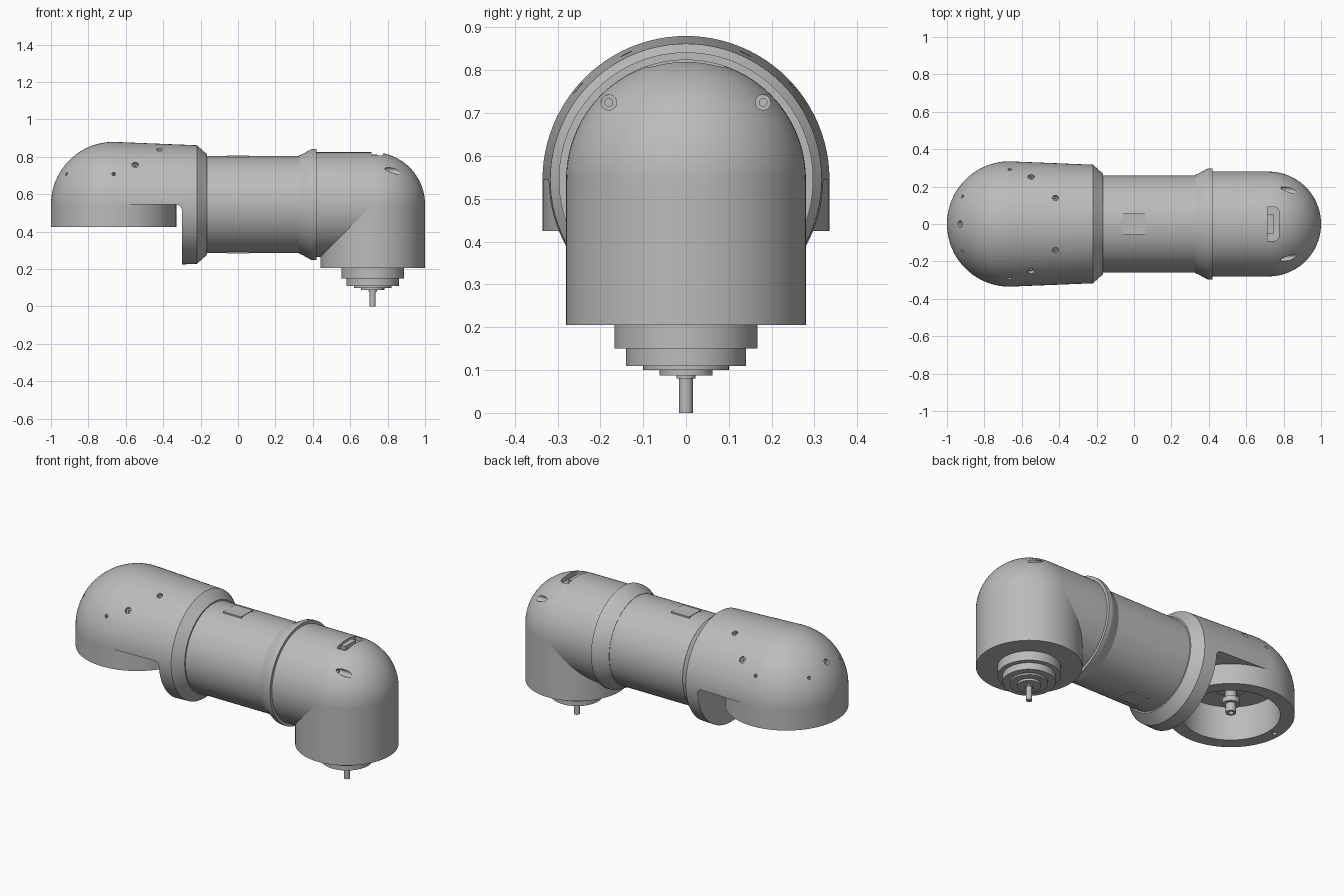
import bpy, bmesh
from math import pi, sin, cos
from mathutils import Vector, Matrix

cube = bpy.data.objects.get("Cube")
if cube:
    bpy.data.objects.remove(cube, do_unlink=True)

grey = bpy.data.materials.new("matte grey")
grey.use_nodes = True
grey.diffuse_color = (0.5, 0.5, 0.5, 1)
bsdf = next(n for n in grey.node_tree.nodes if n.type == 'BSDF_PRINCIPLED')
bsdf.inputs["Base Color"].default_value = grey.diffuse_color

AXIS_Z = 0.545      # height of the horizontal axis
BASE_X = -0.665     # centre of the large joint
TIP_X = 0.72        # centre of the small joint
BASE_R, TIP_R = 0.335, 0.28
UP, ALONG = Vector((0, 0, 1)), Vector((1, 0, 0))


def finish(name, bm):
    bmesh.ops.recalc_face_normals(bm, faces=bm.faces)
    mesh = bpy.data.meshes.new(name)
    bm.to_mesh(mesh)
    bm.free()
    mesh.materials.append(grey)
    obj = bpy.data.objects.new(name, mesh)
    bpy.context.collection.objects.link(obj)
    return obj


def add_lathe(bm, profile, origin, axis, steps, closed=False):
    """Spin (radius, height) points around an axis through origin."""
    verts = [bm.verts.new((r, 0, h)) for r, h in profile]
    edges = [bm.edges.new(pair) for pair in zip(verts, verts[1:])]
    if closed:
        edges.append(bm.edges.new((verts[-1], verts[0])))
    before = set(bm.verts) - set(verts)
    bmesh.ops.spin(bm, geom=verts + edges, cent=(0, 0, 0), axis=(0, 0, 1),
                   angle=2 * pi, steps=steps)
    new = [v for v in bm.verts if v not in before]
    bmesh.ops.remove_doubles(bm, verts=new, dist=1e-5)
    new = [v for v in bm.verts if v not in before]
    turn = Vector((0, 0, 1)).rotation_difference(axis).to_matrix().to_4x4()
    bmesh.ops.transform(bm, matrix=Matrix.Translation(origin) @ turn, verts=new)


def lathe(name, profile, origin, axis, steps=96, closed=False):
    bm = bmesh.new()
    add_lathe(bm, profile, origin, axis, steps, closed)
    return finish(name, bm)


def box(name, centre, size):
    bm = bmesh.new()
    bmesh.ops.create_cube(bm, size=1, matrix=Matrix.Translation(centre) @ Matrix.Diagonal((*size, 1)))
    return finish(name, bm)


def drills(name, holes):
    """Stepped screw holes: (point, direction, radius, depth)."""
    bm = bmesh.new()
    for point, axis, r, depth in holes:
        profile = [(0, -depth * 1.5), (r / 2, -depth * 1.5), (r / 2, -depth),
                   (r, -depth), (r, 0.05), (0, 0.05)]
        add_lathe(bm, profile, Vector(point), Vector(axis).normalized(), 24)
    return finish(name, bm)


def cut(obj, cutter):
    mod = obj.modifiers.new("cut", 'BOOLEAN')
    mod.operation, mod.solver, mod.object = 'DIFFERENCE', 'EXACT', cutter
    cutter.hide_render = True
    bpy.context.view_layer.objects.active = obj
    bpy.ops.object.modifier_apply(modifier=mod.name)
    bpy.data.objects.remove(cutter, do_unlink=True)


def dome(radius, centre, start, end, count=24):
    angles = [start + (end - start) * i / count for i in range(count + 1)]
    return [(max(0, radius * cos(a)), centre + radius * sin(a)) for a in angles]


axis_point = Vector((0, 0, AXIS_Z))
base_point = Vector((BASE_X, 0, 0))
tip_point = Vector((TIP_X, 0, 0))

# Large joint shell with tapered sleeve and chamfered flange
base_shell = lathe("base_shell", dome(BASE_R, BASE_X, -pi / 2, 0)
                   + [(0.317, -0.22), (0.268, -0.165), (0, -0.165)], axis_point, ALONG)

# Clearance under the sleeve, with a rounded inner corner
bm = bmesh.new()
outline = [(-1.2, 0.1), (-0.3, 0.1)]
outline += [(-0.33 + 0.03 * cos(i * pi / 12), AXIS_Z - 0.031 + 0.03 * sin(i * pi / 12)) for i in range(7)]
outline.append((-1.2, AXIS_Z - 0.001))
face = bm.faces.new([bm.verts.new((x, -0.5, z)) for x, z in outline])
side = bmesh.ops.extrude_face_region(bm, geom=[face])["geom"]
bmesh.ops.translate(bm, vec=(0, 1, 0), verts=[v for v in side if isinstance(v, bmesh.types.BMVert)])
cut(base_shell, finish("clearance", bm))

# Socket inside the large joint
cut(base_shell, lathe("socket", [(0, 0.4), (0.26, 0.4), (0.26, 0.625), (0, 0.625)], base_point, UP))

# Screw holes around the shell
holes = [((-0.93, 0, 0.75), (-0.265, 0, 0.205), 0.018, 0.02)]
for s in (-1, 1):
    for x, y, z, r in ((-0.92, 0.15, 0.165, 0.009), (BASE_X, 0.295, 0.165, 0.01),
                       (-0.55, 0.255, 0.215, 0.018), (-0.42, 0.14, 0.295, 0.016)):
        direction = (min(0, x - BASE_X), s * y, z)
        holes.append(((x, s * y, AXIS_Z + z), direction, r, 0.02))
cut(base_shell, drills("shell_holes", holes))

# Mounting ring under the large joint
base_ring = lathe("base_ring", [(0.26, 0.425), (BASE_R, 0.425), (BASE_R, AXIS_Z), (0.26, AXIS_Z)],
                  base_point, UP, closed=True)
cut(base_ring, drills("ring_holes", [((BASE_X + s * 0.3, 0, 0.425), (0, 0, -1), 0.012, 0.02)
                                     for s in (-1, 1)]))

# Hub in the socket
lathe("base_hub", [(0, 0.63), (0.1, 0.63), (0.1, 0.6), (0.03, 0.6), (0.03, 0.52), (0.046, 0.52),
                   (0.046, 0.49), (0.028, 0.49), (0.028, 0.44), (0.014, 0.44), (0.014, 0.47), (0, 0.47)],
      base_point, UP, 48)

# Middle tube and its access plates on top and bottom
lathe("arm_tube", [(0, -0.2), (0.26, -0.2), (0.26, 0.38), (0, 0.38)], axis_point, ALONG)
box("access_plates", axis_point, (0.12, 0.11, 0.524))

# Collar between tube and small joint
lathe("collar", [(0, 0.325), (0.262, 0.325), (0.27, 0.345), (0.295, 0.39), (0.297, 0.4),
                 (0.297, 0.42), (0, 0.42)], axis_point, ALONG)

# Small joint elbow: domed sleeve and upright cylinder
tip_elbow = lathe("tip_elbow", [(0, 0.4), (TIP_R, 0.4)] + dome(TIP_R, TIP_X, 0, pi / 2),
                  axis_point, ALONG)
cut(tip_elbow, drills("elbow_holes", [((0.83, s * 0.18, 0.725), (1, 0, 0), 0.018, 0.045)
                                      for s in (-1, 1)]))

# Top slot with rounded outer corners and a small tab
slot = box("slot", (0.745, 0, 0.85), (0.06, 0.18, 0.12))
bm = bmesh.new()
bm.from_mesh(slot.data)
corners = [e for e in bm.edges if all(v.co.x > 0.75 for v in e.verts)
           and abs(e.verts[0].co.z - e.verts[1].co.z) > 0.05]
bmesh.ops.bevel(bm, geom=corners, offset=0.025, segments=5, profile=0.5, affect='EDGES')
bm.to_mesh(slot.data)
bm.free()
cut(tip_elbow, slot)
box("slot_tab", (0.73, 0, 0.797), (0.03, 0.1, 0.03))

lathe("tip_housing", [(0, 0.205), (TIP_R, 0.205), (TIP_R, AXIS_Z), (0, AXIS_Z)], tip_point, UP)

# Stepped output flange and shaft
lathe("output_flange", [(0, 0.22), (0.167, 0.22), (0.167, 0.15), (0.14, 0.15), (0.14, 0.11),
                        (0.1, 0.11), (0.1, 0.1), (0.062, 0.1), (0.062, 0.087), (0.022, 0.087),
                        (0.022, 0.08), (0, 0.08)], tip_point, UP, 64)
lathe("output_shaft", [(0, 0), (0.016, 0), (0.016, 0.1), (0, 0.1)], tip_point, UP, 24)

# Smooth shading with sharp edges kept
bpy.ops.object.select_all(action='DESELECT')
for obj in bpy.context.collection.objects:
    if obj.type == 'MESH' and grey.name in obj.data.materials:
        obj.select_set(True)
        bpy.context.view_layer.objects.active = obj
bpy.ops.object.shade_smooth_by_angle(angle=pi / 6)
